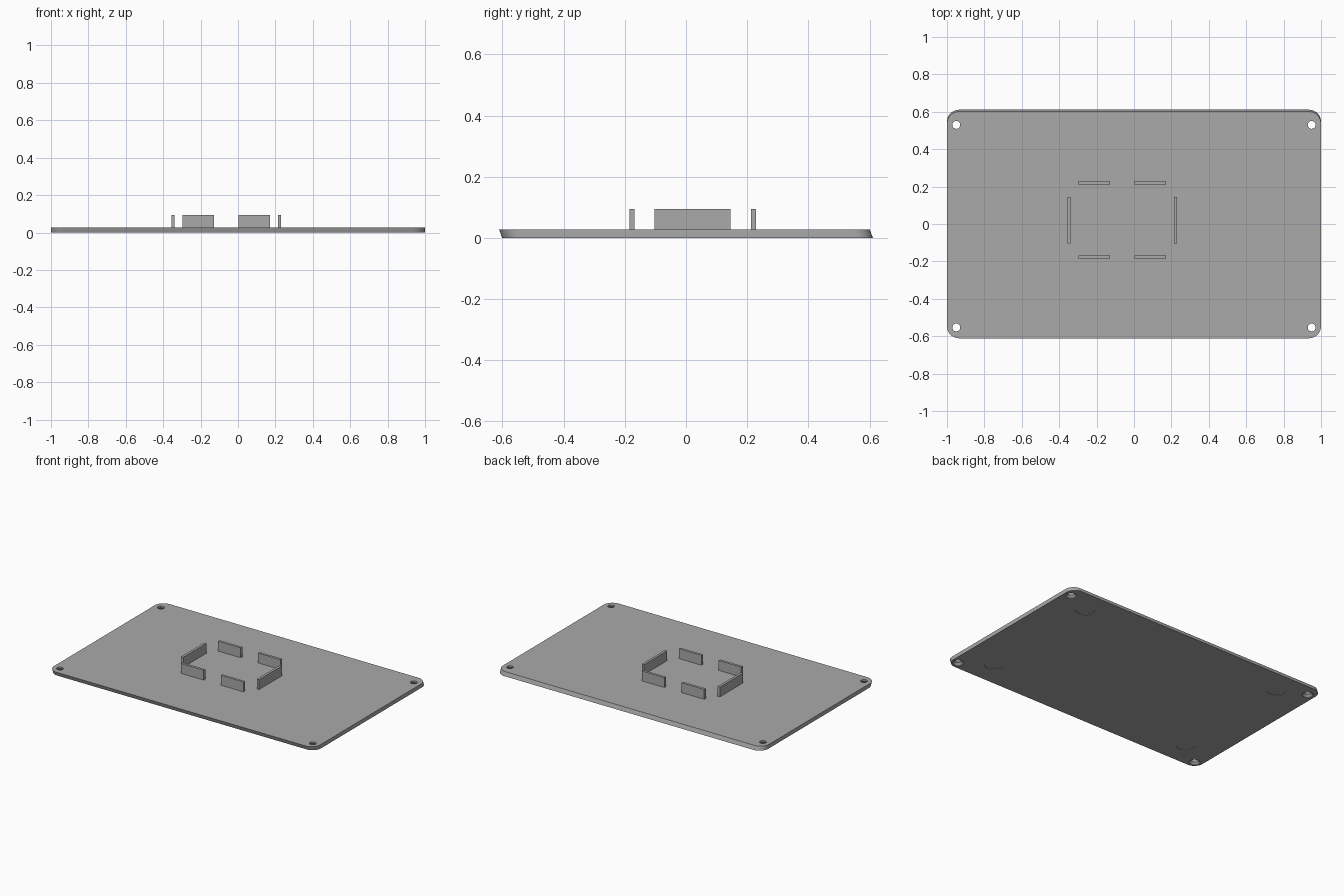
import bpy
import bmesh
from math import cos, sin, pi
from mathutils import Vector

if "Cube" in bpy.data.objects:
    bpy.data.objects.remove(bpy.data.objects["Cube"])

PLATE_TOP, WALL_TOP, THICK = 0.027, 0.094, 0.017

grey = bpy.data.materials.new("mid grey")
grey.use_nodes = True
grey.diffuse_color = (0.4, 0.4, 0.4, 1)
grey.node_tree.nodes["Principled BSDF"].inputs["Base Color"].default_value = (0.4, 0.4, 0.4, 1)


def link(name, bm):
    bmesh.ops.recalc_face_normals(bm, faces=bm.faces)
    mesh = bpy.data.meshes.new(name)
    bm.to_mesh(mesh)
    bm.free()
    mesh.materials.append(grey)
    obj = bpy.data.objects.new(name, mesh)
    bpy.context.collection.objects.link(obj)
    return obj


def loft(name, rings):
    """Closed solid through rings of equal point count."""
    bm = bmesh.new()
    loops = [[bm.verts.new(p) for p in ring] for ring in rings]
    n = len(loops[0])
    for a, b in zip(loops, loops[1:]):
        for i in range(n):
            j = (i + 1) % n
            bm.faces.new((a[i], a[j], b[j], b[i]))
    bm.faces.new(loops[0])
    bm.faces.new(loops[-1])
    return link(name, bm)


def circle(x, y, z, r, n=32):
    return [Vector((x + r * cos(2 * pi * i / n), y + r * sin(2 * pi * i / n), z)) for i in range(n)]


def rounded_outline(hx, hy, r, y_shift, z, steps=10):
    pts = []
    for k, (sx, sy) in enumerate([(1, 1), (-1, 1), (-1, -1), (1, -1)]):
        for i in range(steps + 1):
            a = (k + i / steps) * pi / 2
            pts.append(Vector((sx * (hx - r) + r * cos(a),
                               sy * (hy - r) + r * sin(a) + y_shift, z)))
    return pts


def box(name, x0, x1, y0, y1, z0, z1):
    corners = [(x0, y0), (x1, y0), (x1, y1), (x0, y1)]
    return loft(name, [[Vector((x, y, z)) for x, y in corners] for z in (z0, z1)])


# Base plate, its front and back edges slanted the same way
plate = loft("base_plate", [rounded_outline(1, 0.606, 0.065, 0.005, 0),
                            rounded_outline(1, 0.606, 0.065, -0.005, PLATE_TOP)])

# Cutters: countersunk screw holes and shallow foot recesses underneath
cutters = []
for sx in (-1, 1):
    for y in (-0.553, 0.53):
        x = sx * 0.95
        cutters.append(loft("screw_hole_cutter", [
            circle(x, y, -0.01, 0.034), circle(x, y, 0.003, 0.034),
            circle(x, y, 0.016, 0.021), circle(x, y, 0.05, 0.021)]))
    for y in (-0.427, 0.449):
        x = sx * 0.77
        cutters.append(loft("foot_recess_cutter", [
            circle(x, y, -0.01, 0.058), circle(x, y, 0.003, 0.058)]))

bpy.context.view_layer.objects.active = plate
for cutter in cutters:
    cutter.hide_render = True
    mod = plate.modifiers.new("cut", 'BOOLEAN')
    mod.operation = 'DIFFERENCE'
    mod.solver = 'EXACT'
    mod.object = cutter
    bpy.ops.object.modifier_apply(modifier=mod.name)
    bpy.data.objects.remove(cutter)

bpy.ops.object.select_all(action='DESELECT')
plate.select_set(True)
bpy.ops.object.shade_smooth_by_angle(angle=0.5)

# Upright retaining walls around the rectangular bay
for side, y in (("front", -0.185), ("back", 0.212)):
    for hand, x in (("right", -0.297), ("left", 0.002)):
        box(f"{side}_{hand}_wall", x, x + 0.169, y, y + THICK, PLATE_TOP - 0.005, WALL_TOP)
for hand, x in (("right", -0.356), ("left", 0.213)):
    box(f"{hand}_side_wall", x, x + THICK, -0.103, 0.145, PLATE_TOP - 0.005, WALL_TOP)
